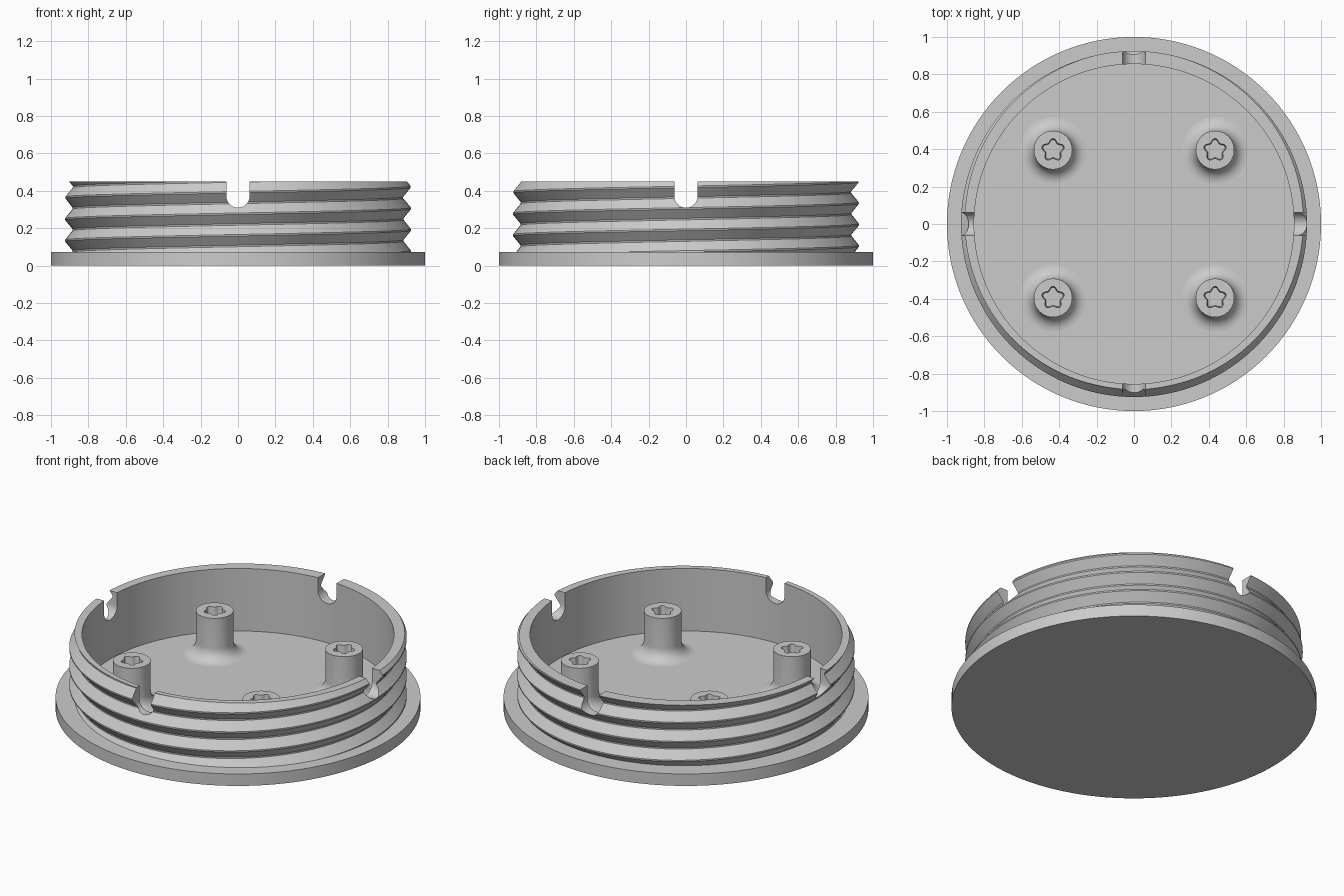
import bpy, bmesh, math

if "Cube" in bpy.data.objects:
    bpy.data.objects.remove(bpy.data.objects["Cube"])

TAU = 2 * math.pi
PITCH, CREST, DEPTH, FLAT = 0.115, 0.925, 0.04, 0.004
FLOOR, RIM, INNER = 0.072, 0.45, 0.855

grey = bpy.data.materials.new("light grey")
grey.diffuse_color = (0.6, 0.6, 0.6, 1)
grey.use_nodes = True
grey.node_tree.nodes["Principled BSDF"].inputs["Base Color"].default_value = grey.diffuse_color


def make_object(name, bm):
    mesh = bpy.data.meshes.new(name)
    bm.to_mesh(mesh)
    bm.free()
    mesh.materials.append(grey)
    ob = bpy.data.objects.new(name, mesh)
    bpy.context.collection.objects.link(ob)
    return ob


def lathe(name, column, segments):
    """Sweep column(angle) -> [(radius, z), ...] around the z axis."""
    bm = bmesh.new()
    cols = []
    for i in range(segments + 1):
        a = TAU * i / segments
        cols.append([bm.verts.new((r * math.cos(a), r * math.sin(a), z))
                     for r, z in column(a)])
    for c, d in zip(cols, cols[1:]):
        for j in range(len(c) - 1):
            bm.faces.new((c[j], d[j], d[j + 1], c[j + 1]))
    bmesh.ops.remove_doubles(bm, verts=bm.verts, dist=1e-4)
    return make_object(name, bm)


def smooth(ob, degrees):
    bpy.ops.object.select_all(action='DESELECT')
    ob.select_set(True)
    bpy.context.view_layer.objects.active = ob
    bpy.ops.object.shade_smooth_by_angle(angle=math.radians(degrees))


# Threaded cap: flange, helical outer wall, plain inner wall and floor
def crest_height(a):
    return RIM + PITCH * (a / TAU - 0.25)


def thread_radius(z, a):
    t = ((z - crest_height(a)) / PITCH) % 1
    d = min(t, 1 - t) * PITCH
    return CREST - DEPTH * min(1, max(0, (d - FLAT) / (PITCH / 2 - 2 * FLAT)))


def cap_column(a):
    pts = [(0, 0), (1, 0), (1, FLOOR)]
    for k in range(-5, 3):
        for off in (-FLAT, FLAT, PITCH / 2 - FLAT, PITCH / 2 + FLAT):
            z = crest_height(a) + k * PITCH + off
            z = min(RIM, max(FLOOR, z))
            pts.append((thread_radius(z, a), z))
    return pts + [(INNER, RIM), (INNER, FLOOR), (0, FLOOR)]


cap = lathe("threaded_cap", cap_column, 128)


# Four round-bottomed notches in the rim, cut by two crossing bars
def notch_cutter(angle):
    w, zc = 0.0625, 0.372
    prof = [(w, 0.6), (-w, 0.6)]
    prof += [(-w * math.cos(math.pi * i / 16), zc - w * math.sin(math.pi * i / 16))
             for i in range(17)]
    bm = bmesh.new()
    face = bm.faces.new([bm.verts.new((x, -1.2, z)) for x, z in prof])
    ext = bmesh.ops.extrude_face_region(bm, geom=[face])
    moved = [v for v in ext['geom'] if isinstance(v, bmesh.types.BMVert)]
    bmesh.ops.translate(bm, verts=moved, vec=(0, 2.4, 0))
    bmesh.ops.recalc_face_normals(bm, faces=bm.faces)
    ob = make_object("notch_cutter", bm)
    ob.rotation_euler.z = angle
    ob.hide_render = True
    return ob


for angle in (0, math.pi / 2):
    cutter = notch_cutter(angle)
    mod = cap.modifiers.new("notch", 'BOOLEAN')
    mod.operation, mod.solver, mod.object = 'DIFFERENCE', 'EXACT', cutter
    bpy.context.view_layer.objects.active = cap
    bpy.ops.object.modifier_apply(modifier=mod.name)
    bpy.data.objects.remove(cutter)
smooth(cap, 25)


# Filleted posts with five-lobed sockets
def post_column(a):
    r, fillet, top = 0.103, 0.075, 0.328
    star = 0.053 + 0.009 * math.cos(5 * (a - math.pi / 2))
    pts = []
    for i in range(9):
        t = math.pi / 2 * i / 8
        pts.append((r + fillet * (1 - math.sin(t)),
                    FLOOR + fillet * (1 - math.cos(t))))
    return pts + [(r, top), (star, top), (star * 0.9, top - 0.05), (0, top - 0.05)]


for sx in (-1, 1):
    for sy in (-1, 1):
        post = lathe("screw_post", post_column, 60)
        post.location = (0.433 * sx, 0.395 * sy, 0)
        smooth(post, 30)
